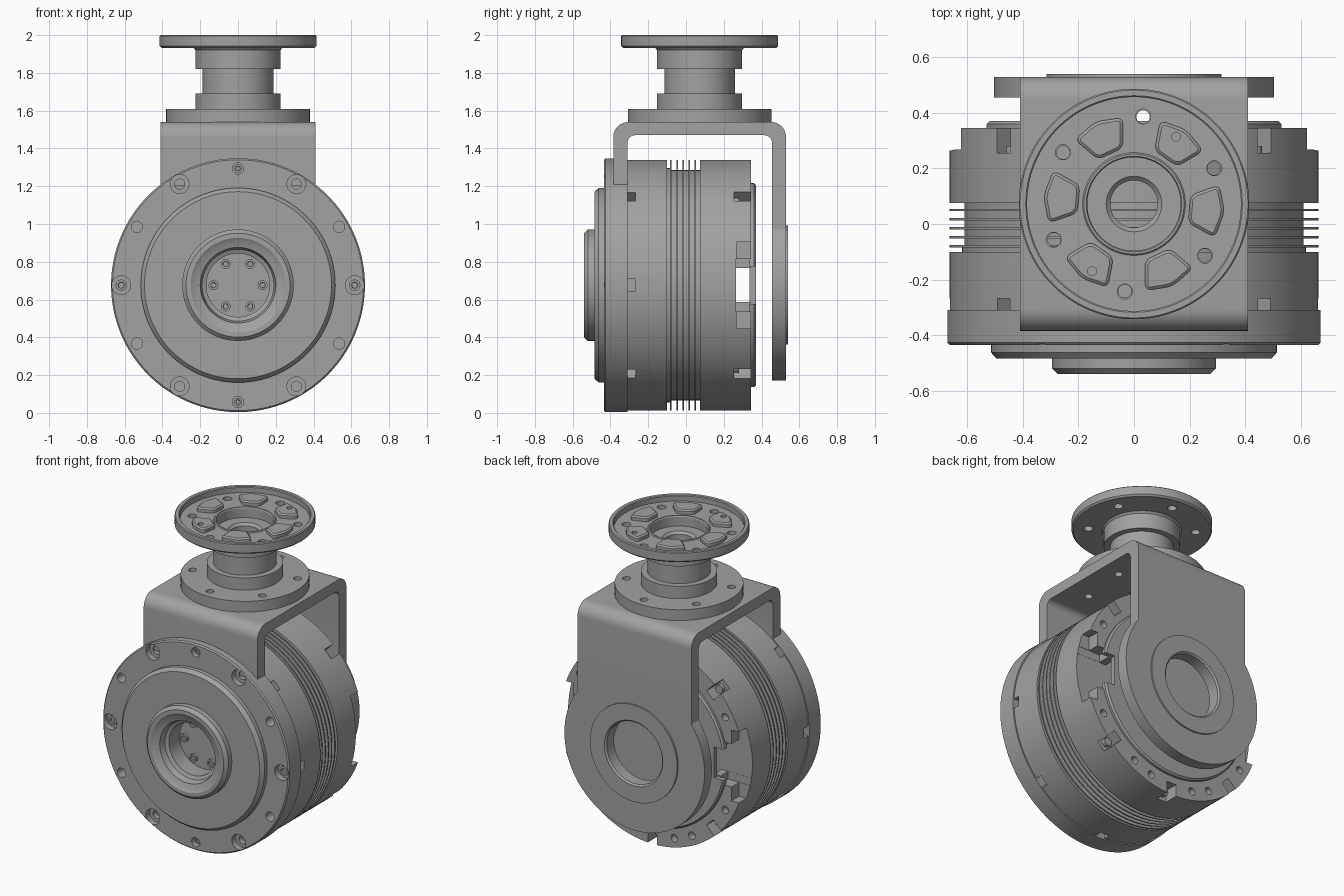
import bpy, bmesh
from math import sin, cos, pi, radians, sqrt, atan2
from mathutils import Matrix, Vector

if "Cube" in bpy.data.objects:
    bpy.data.objects.remove(bpy.data.objects["Cube"])

metal = bpy.data.materials.new("machined grey")
metal.use_nodes = True
metal.diffuse_color = (0.36, 0.36, 0.36, 1)
metal.node_tree.nodes["Principled BSDF"].inputs["Base Color"].default_value = metal.diffuse_color

ZC = 0.676      # height of the motor axis
YC = 0.072      # depth of the pedestal axis
ALONG_Y = Matrix.Translation((0, 0, ZC)) @ Matrix.Rotation(-pi / 2, 4, "X")
UPRIGHT = Matrix.Translation((0, YC, 0))


def finish(name, bm, matrix=Matrix()):
    bmesh.ops.remove_doubles(bm, verts=bm.verts, dist=1e-5)
    bmesh.ops.recalc_face_normals(bm, faces=bm.faces)
    mesh = bpy.data.meshes.new(name)
    bm.to_mesh(mesh)
    bm.free()
    mesh.transform(matrix)
    mesh.materials.append(metal)
    obj = bpy.data.objects.new(name, mesh)
    bpy.context.collection.objects.link(obj)
    return obj


def add_lathe(bm, profile, steps, offset=(0, 0, 0)):
    """Spin a closed (radius, height) profile around z."""
    part = bmesh.new()
    vs = [part.verts.new((r, 0, h)) for r, h in profile]
    edges = [part.edges.new((a, b)) for a, b in zip(vs, vs[1:])]
    if profile[0][0] > 0:
        edges.append(part.edges.new((vs[-1], vs[0])))
    bmesh.ops.spin(part, geom=vs + edges, cent=(0, 0, 0), axis=(0, 0, 1),
                   angle=2 * pi, steps=steps)
    bmesh.ops.remove_doubles(part, verts=part.verts, dist=1e-5)
    bmesh.ops.recalc_face_normals(part, faces=part.faces)
    bmesh.ops.translate(part, verts=part.verts, vec=offset)
    temp = bpy.data.meshes.new("temp")
    part.to_mesh(temp)
    part.free()
    bm.from_mesh(temp)
    bpy.data.meshes.remove(temp)


def lathe(name, profile, matrix=ALONG_Y, steps=128):
    bm = bmesh.new()
    add_lathe(bm, profile, steps)
    return finish(name, bm, matrix)


def ring_of(name, profile, radius, angles, matrix=ALONG_Y, steps=20):
    """Copies of a small lathed shape spread around a bolt circle."""
    bm = bmesh.new()
    for a in angles:
        t = radians(a)
        add_lathe(bm, profile, steps, (radius * cos(t), radius * sin(t), 0))
    return finish(name, bm, matrix)


def boxes(name, specs):
    """Boxes given as (angle about motor axis, radial range, half width, y range)."""
    bm = bmesh.new()
    for angle, (r0, r1), half, (y0, y1) in specs:
        m = (Matrix.Rotation(radians(angle), 4, "Z")
             @ Matrix.Translation(((r0 + r1) / 2, 0, (y0 + y1) / 2))
             @ Matrix.Diagonal((r1 - r0, 2 * half, y1 - y0, 1)))
        bmesh.ops.create_cube(bm, size=1, matrix=m)
    return finish(name, bm, ALONG_Y)


def prism(name, points, depth):
    bm = bmesh.new()
    face = bm.faces.new([bm.verts.new(p) for p in points])
    out = bmesh.ops.extrude_face_region(bm, geom=[face])["geom"]
    bmesh.ops.translate(bm, verts=[v for v in out if isinstance(v, bmesh.types.BMVert)], vec=depth)
    return finish(name, bm)


def cut(obj, *cutters):
    bpy.context.view_layer.objects.active = obj
    for c in cutters:
        mod = obj.modifiers.new("cut", "BOOLEAN")
        mod.operation, mod.solver, mod.object = "DIFFERENCE", "EXACT", c
        bpy.ops.object.modifier_apply(modifier=mod.name)
        bpy.data.objects.remove(c)


def drill(r, h0, h1):
    return [(0, h0), (r, h0), (r, h1), (0, h1)]


SIX = range(0, 360, 60)
EIGHT = range(0, 360, 45)

# Front cover: stepped hub with a deep bore, then the bolted flange
cover = lathe("front_cover", [
    (0, -.36), (.168, -.36), (.168, -.47), (.19, -.48), (.2, -.52), (.235, -.53), (.25, -.54),
    (.275, -.54), (.295, -.52), (.295, -.485), (.495, -.485), (.515, -.462), (.515, -.435),
    (.664, -.435), (.672, -.427), (.672, -.31), (0, -.31)])
counterbore = [(0, -.5), (.05, -.5), (.05, -.395), (.027, -.395), (.027, -.36), (0, -.36)]
cut(cover, ring_of("cutter", counterbore, .618, SIX),
    ring_of("cutter", drill(.03, -.5, -.37), .618, range(30, 360, 60)))


def screw_heads(name, r, y_back, y_front, circle, angles):
    socket = [(0, y_back), (r, y_back), (r, y_front), (r * .55, y_front),
              (r * .5, y_front + .01), (0, y_front + .01)]
    return ring_of(name, socket, circle, angles)


screw_heads("bore_screws", .026, -.355, -.376, .13, SIX)
screw_heads("side_cover_screws", .03, -.37, -.41, .618, (0, 180))
screw_heads("end_cover_screws", .022, -.365, -.41, .618, (90, 270))

# Front half of the housing with small pockets behind the flange
front_body = lathe("front_housing", [(0, -.312), (.664, -.312), (.664, -.1), (0, -.1)])
cut(front_body, boxes("cutter", [(a, (.6, .7), .032, (-.32, -.268)) for a in EIGHT]))

# Cooling section
lathe("cooling_core", [(0, -.11), (.62, -.11), (.62, -.085), (.61, -.08), (.61, .09), (0, .09)])
for i in range(5):
    y = -.08 + i * .0325
    lathe(f"cooling_fin_{i + 1}", [(.6, y - .004), (.664, y - .004), (.664, y + .004), (.6, y + .004)])

# Rear half of the housing: hollow back, side openings, screw pockets
rear_body = lathe("rear_housing", [(0, .075), (.664, .075), (.664, .345), (.45, .345), (.45, .265), (0, .265)])
cut(rear_body,
    boxes("cutter", [(a, (.57, .75), .23, (.268, .4)) for a in (0, 180)]),
    boxes("cutter", [(a, (.49, .75), .14, (.266, .4)) for a in (0, 180)]),
    boxes("cutter", [(a, (.4, .75), .09, (.265, .4)) for a in (0, 180)]),
    boxes("cutter", [(a, (.585, .75), .034, (.255, .4)) for a in EIGHT if a % 180]),
    ring_of("cutter", drill(.024, .3, .4), .605, (30, 62, 75, 105, 118, 150, 210, 242, 255, 285, 298, 330)))
screw_heads("rear_pocket_screws", .026, .28, .25, .615, [a for a in EIGHT if a % 180])

rear_plate = lathe("rear_plate", [(0, .337), (.54, .337), (.54, .36), (.53, .37), (0, .37)])
cut(rear_plate, boxes("cutter", [(a, (.46, .75), .1, (.3, .4)) for a in (0, 180)]))

# Yoke bridge: rounded inverted U swept across x
HALF, R = .41, .505
Z_JOIN = ZC + sqrt(R * R - HALF * HALF)


def corner(y, z, r, start, end, n=8):
    return [(-HALF, y + r * cos(radians(start + (end - start) * i / n)),
             z + r * sin(radians(start + (end - start) * i / n))) for i in range(n + 1)]


bridge = prism("yoke_bridge",
               [(-HALF, -.385, 1.2)] + corner(-.305, 1.46, .08, 180, 90) + corner(.45, 1.46, .08, 90, 0)
               + [(-HALF, .53, Z_JOIN), (-HALF, .455, Z_JOIN)]
               + corner(.415, 1.43, .04, 0, 90) + corner(-.27, 1.43, .04, 90, 180)
               + [(-HALF, -.31, 1.2)], (2 * HALF, 0, 0))
cut(bridge, lathe("cutter", drill(.1, 1.4, 1.6), UPRIGHT, 48),
    ring_of("cutter", drill(.024, 1.4, 1.6), .315, range(24, 384, 60), UPRIGHT))

# Round lower end of the rear yoke leg
start = atan2(Z_JOIN - ZC, HALF)
sweep = pi + 2 * start
end_points = [(R * cos(start - sweep * i / 80), .455, ZC + R * sin(start - sweep * i / 80)) for i in range(81)]
yoke_end = prism("yoke_rear_end", end_points, (0, .075, 0))
cut(yoke_end, lathe("cutter", drill(.2, .4, .6), ALONG_Y, 96))
lathe("yoke_rear_boss", [(.2, .525), (.315, .525), (.315, .54), (.21, .54), (.2, .53)])

# Pedestal: lower flange, neck and recessed mounting dish
pedestal = lathe("pedestal", [
    (.085, 1.54), (.38, 1.54), (.38, 1.61), (.225, 1.61), (.225, 1.69), (.187, 1.69), (.187, 1.82),
    (.225, 1.82), (.225, 1.92), (.235, 1.932), (.405, 1.932), (.415, 1.942), (.415, 1.995),
    (.41, 2), (.39, 2), (.385, 1.995), (.385, 1.962), (.185, 1.962), (.18, 1.967), (.172, 1.967),
    (.168, 1.96), (.168, 1.9), (.1, 1.9), (.085, 1.885)], UPRIGHT)
cut(pedestal,
    ring_of("cutter", drill(.024, 1.5, 1.65), .315, range(24, 384, 60), UPRIGHT),
    ring_of("cutter", drill(.027, 1.9, 2.1), .317, range(24, 384, 60), UPRIGHT))

# Raised locating pads in the dish
for i, angle in enumerate(range(-5, 355, 60)):
    bm = bmesh.new()
    outline = [(.2, -.05), (.3, -.095), (.327, 0), (.3, .095), (.2, .05)]
    base = bm.faces.new([bm.verts.new((x, y, 1.955)) for x, y in outline])
    top = bmesh.ops.extrude_face_region(bm, geom=[base])["geom"]
    bmesh.ops.translate(bm, verts=[v for v in top if isinstance(v, bmesh.types.BMVert)], vec=(0, 0, .027))
    upright = [e for e in bm.edges if abs(e.verts[0].co.z - e.verts[1].co.z) > .01]
    bmesh.ops.bevel(bm, geom=upright, offset=.022, segments=4, profile=.5, affect="EDGES")
    bmesh.ops.recalc_face_normals(bm, faces=bm.faces)
    cap = max(bm.faces, key=lambda f: f.calc_center_median().z)
    bmesh.ops.inset_region(bm, faces=[cap], thickness=.01, depth=.008)
    pad = finish(f"dish_pad_{i + 1}", bm, UPRIGHT @ Matrix.Rotation(radians(angle), 4, "Z"))
    if i in (1, 4):
        cut(pad, ring_of("cutter", drill(.016, 1.9, 2.1), .285, [angle + 3], UPRIGHT))

# Smooth round walls, crisp edges
for obj in list(bpy.context.scene.objects):
    if obj.type == "MESH":
        bpy.ops.object.select_all(action="DESELECT")
        obj.select_set(True)
        bpy.context.view_layer.objects.active = obj
        bpy.ops.object.shade_smooth_by_angle(angle=radians(25))
